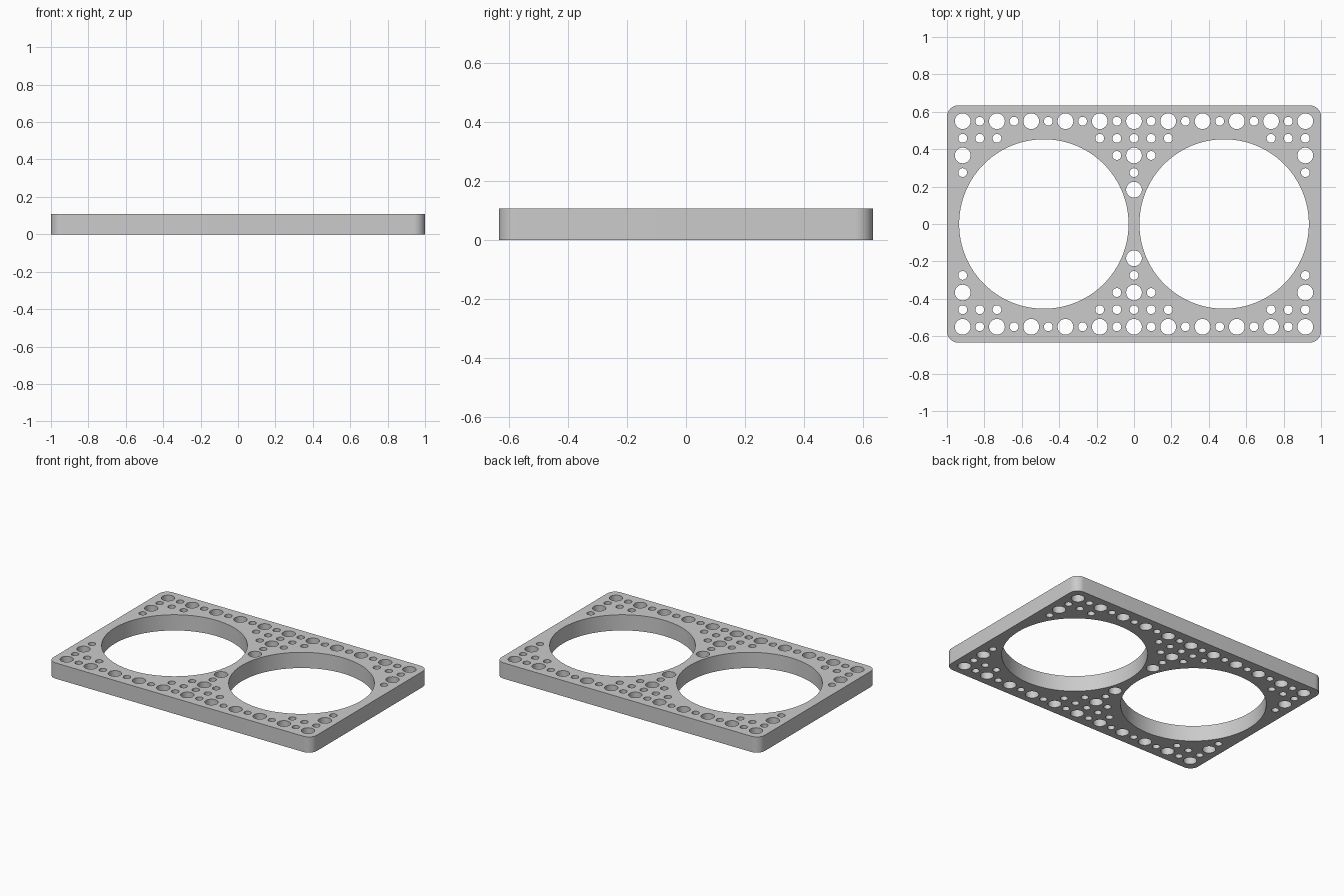
import bpy
import bmesh
from math import cos, sin, pi, radians

if "Cube" in bpy.data.objects:
    bpy.data.objects.remove(bpy.data.objects["Cube"], do_unlink=True)

HALF_X, HALF_Y, HEIGHT = 1.0, 0.634, 0.108
CORNER = 0.06
PITCH = 0.0916
LARGE, SMALL = 0.042, 0.0235

grey = bpy.data.materials.new("plain grey")
grey.use_nodes = True
colour = (0.6, 0.6, 0.6, 1)
grey.diffuse_color = colour
grey.node_tree.nodes["Principled BSDF"].inputs["Base Color"].default_value = colour


def arc(cx, cy, r, start, sweep, steps):
    return [(cx + r * cos(start + sweep * i / steps),
             cy + r * sin(start + sweep * i / steps)) for i in range(steps)]


def add_outline(curve, points):
    spline = curve.splines.new('POLY')
    spline.points.add(len(points) - 1)
    for p, (x, y) in zip(spline.points, points):
        p.co = (x, y, 0, 1)
    spline.use_cyclic_u = True


profile = bpy.data.curves.new("plate_profile", 'CURVE')
profile.dimensions = '2D'
profile.fill_mode = 'BOTH'
profile.extrude = HEIGHT / 2

# Rounded outer edge
outer = []
for k, (sx, sy) in enumerate([(1, 1), (-1, 1), (-1, -1), (1, -1)]):
    cx, cy = sx * (HALF_X - CORNER), sy * (HALF_Y - CORNER)
    outer += arc(cx, cy, CORNER, k * pi / 2, pi / 2, 12)
    end = (k + 1) * pi / 2
    outer.append((cx + CORNER * cos(end), cy + CORNER * sin(end)))
add_outline(profile, outer)

# Two big round openings
for side in (-1, 1):
    add_outline(profile, arc(side * 0.482, 0, 0.453, 0, 2 * pi, 96))

# Grid of holes: columns used in each row, mirrored front to back.
# Holes are large where both column and row are even, otherwise small.
rows = {
    6: range(-10, 11),
    5: (-10, -9, -8, -2, -1, 0, 1, 2, 8, 9, 10),
    4: (-10, -1, 0, 1, 10),
    3: (-10, 0, 10),
    2: (0,),
}
for row, columns in rows.items():
    for col in columns:
        radius = LARGE if row % 2 == 0 and col % 2 == 0 else SMALL
        for side in (-1, 1):
            add_outline(profile, arc(col * PITCH, side * row * PITCH,
                                     radius, 0, 2 * pi, 32))

# Convert the extruded profile to a clean solid
plate = bpy.data.objects.new("drilled_plate", profile)
bpy.context.collection.objects.link(plate)
plate.location.z = HEIGHT / 2
for obj in bpy.context.selected_objects:
    obj.select_set(False)
plate.select_set(True)
bpy.context.view_layer.objects.active = plate
bpy.ops.object.convert(target='MESH')
plate = bpy.context.object
bm = bmesh.new()
bm.from_mesh(plate.data)
bmesh.ops.remove_doubles(bm, verts=bm.verts, dist=1e-5)
bmesh.ops.recalc_face_normals(bm, faces=bm.faces)
bm.to_mesh(plate.data)
bm.free()
plate.data.materials.clear()
plate.data.materials.append(grey)
bpy.ops.object.shade_smooth_by_angle(angle=radians(30))
